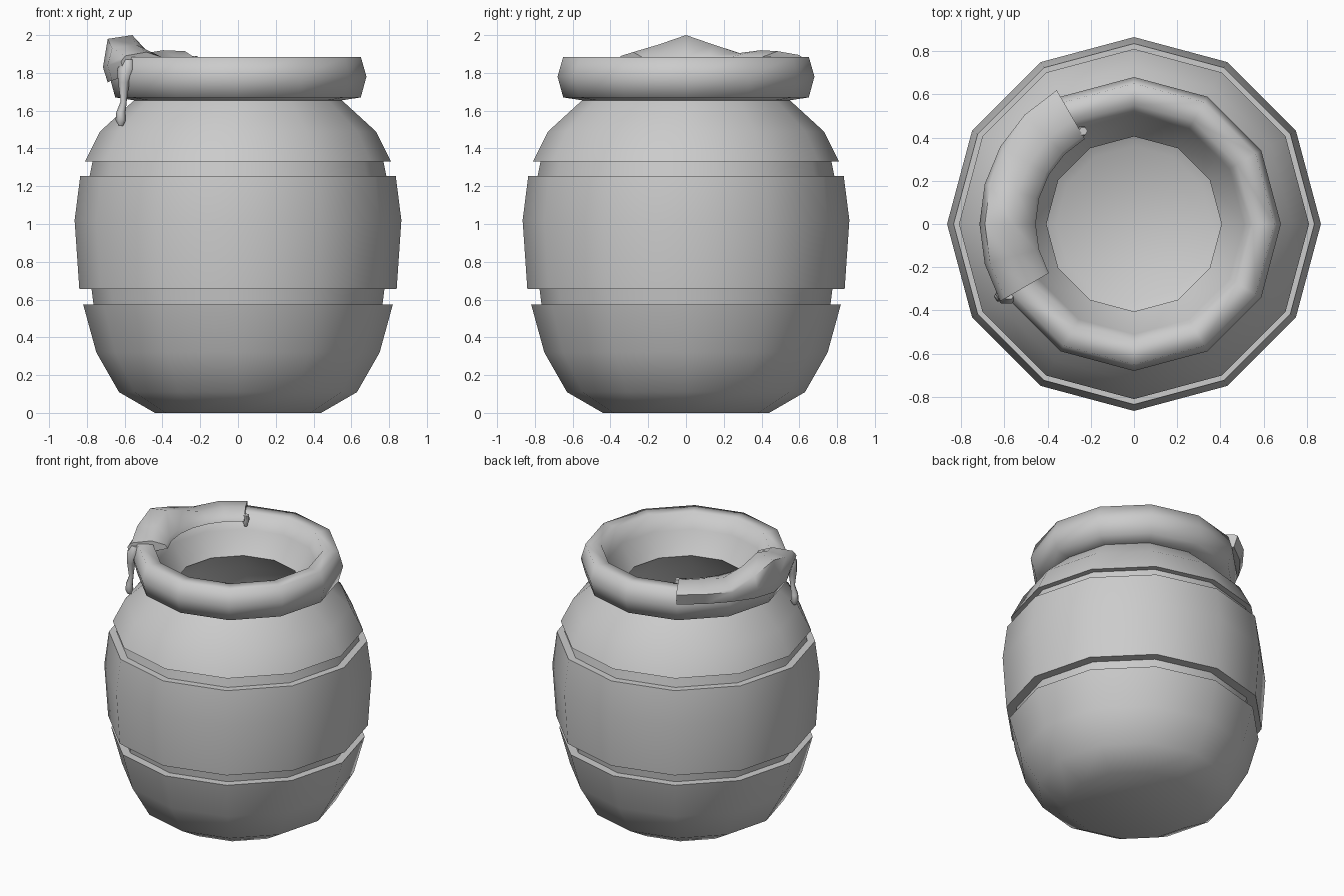
import bpy, bmesh, math
from mathutils import Vector

cube = bpy.data.objects.get("Cube")
if cube:
    bpy.data.objects.remove(cube, do_unlink=True)

clay = bpy.data.materials.new("plain_grey")
clay.use_nodes = True
GREY = (0.6, 0.6, 0.6, 1)
clay.diffuse_color = GREY
clay.node_tree.nodes["Principled BSDF"].inputs["Base Color"].default_value = GREY

SIDES = 12


def finish(bm, name, angle):
    bmesh.ops.recalc_face_normals(bm, faces=bm.faces)
    mesh = bpy.data.meshes.new(name)
    bm.to_mesh(mesh)
    bm.free()
    mesh.materials.append(clay)
    ob = bpy.data.objects.new(name, mesh)
    bpy.context.collection.objects.link(ob)
    bpy.ops.object.select_all(action='DESELECT')
    ob.select_set(True)
    bpy.context.view_layer.objects.active = ob
    bpy.ops.object.shade_smooth_by_angle(angle=math.radians(angle))
    return ob


def loft(bm, rings, closed_rings, closed_loft):
    """Skin a list of equally long point rows with quads."""
    rows = [[bm.verts.new(p) for p in ring] for ring in rings]
    n = len(rows[0])
    pairs = list(zip(rows, rows[1:]))
    if closed_loft:
        pairs.append((rows[-1], rows[0]))
    for a, b in pairs:
        for i in range(n if closed_rings else n - 1):
            j = (i + 1) % n
            bm.faces.new((a[i], a[j], b[j], b[i]))
    return rows


def polar(r, deg, z):
    a = math.radians(deg)
    return Vector((r * math.cos(a), r * math.sin(a), z))


# Pot: outer wall with two grooves, rolled rim, hollow inside
profile = [
    (0.44, 0), (0.63, 0.11), (0.75, 0.32), (0.82, 0.575),
    (0.765, 0.575), (0.775, 0.655),
    (0.84, 0.655), (0.865, 1.02), (0.835, 1.255),
    (0.785, 1.255), (0.77, 1.33),
    (0.81, 1.33), (0.73, 1.49), (0.55, 1.655),
    (0.65, 1.67), (0.68, 1.78), (0.65, 1.885),
    (0.55, 1.885), (0.51, 1.78), (0.405, 1.64),
    (0.6, 1.47), (0.7, 1.25), (0.74, 0.95), (0.69, 0.5),
    (0.54, 0.2), (0.36, 0.08),
]
bm = bmesh.new()
rings = [[polar(r, 360 / SIDES * i, z) for i in range(SIDES)] for r, z in profile]
rows = loft(bm, rings, True, False)
bm.faces.new(rows[0])
bm.faces.new(rows[-1])
finish(bm, "pot", 78)

# Thick spill draped over the rim: angle, rise of the crest, hem height
stations = [(120, 0.025, 1.80), (135, 0.03, 1.80), (150, 0.015, 1.79),
            (165, 0.06, 1.77), (180, 0.11, 1.75), (195, 0.06, 1.76), (210, 0.02, 1.78)]
bm = bmesh.new()
rings = []
for deg, rise, hem in stations:
    crest = 1.89 + rise
    section = [(0.69, hem), (0.715, hem + 0.08), (0.69, crest - 0.02), (0.56, crest),
               (0.47, 1.885), (0.455, 1.86), (0.53, 1.84), (0.64, 1.80)]
    rings.append([polar(r, deg, z) for r, z in section])
rows = loft(bm, rings, True, False)
bm.faces.new(rows[0])
bm.faces.new(rows[-1])
finish(bm, "spill", 60)


# Drips: tapering tubes along a short path
def drip(name, path, sides=6):
    bm = bmesh.new()
    rings = [[(x + r * math.cos(math.tau * i / sides),
               y + r * math.sin(math.tau * i / sides), z) for i in range(sides)]
             for x, y, z, r in path]
    rows = loft(bm, rings, True, False)
    bm.faces.new(rows[0])
    bm.faces.new(rows[-1])
    finish(bm, name, 60)


drip("outer_drip", [(-0.58, -0.32, 1.87, 0.03), (-0.59, -0.325, 1.82, 0.05),
                    (-0.605, -0.335, 1.75, 0.03), (-0.605, -0.335, 1.65, 0.016),
                    (-0.62, -0.335, 1.59, 0.025), (-0.62, -0.335, 1.55, 0.028),
                    (-0.62, -0.335, 1.52, 0.012)])
drip("inner_drip", [(-0.235, 0.43, 1.89, 0.02), (-0.24, 0.43, 1.85, 0.025),
                    (-0.24, 0.43, 1.81, 0.01)])
